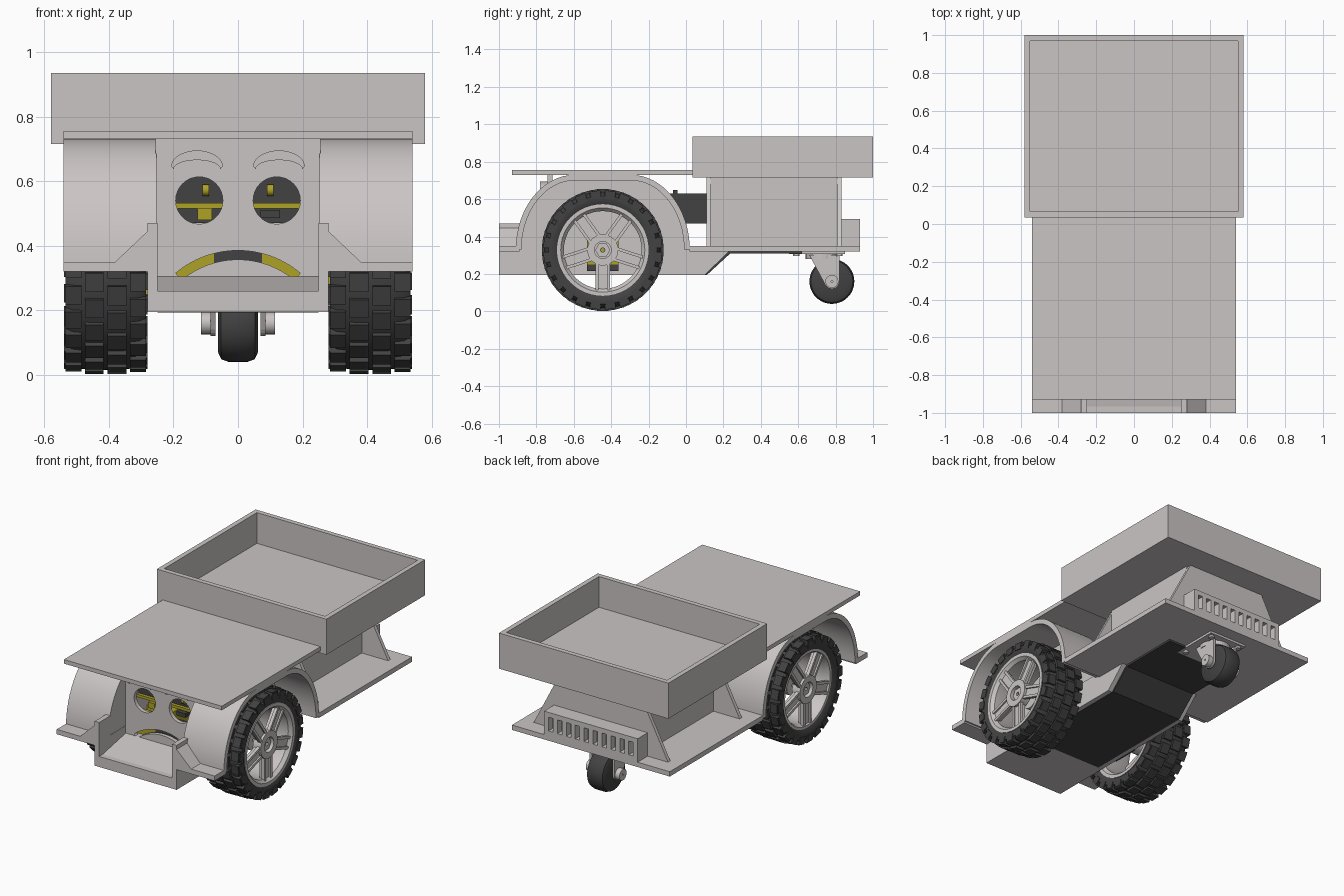
import bpy, bmesh
from math import sin, cos, pi, radians
from mathutils import Matrix, Vector

if "Cube" in bpy.data.objects:
    bpy.data.objects.remove(bpy.data.objects["Cube"], do_unlink=True)


def material(name, rgb):
    m = bpy.data.materials.new(name)
    m.use_nodes = True
    m.diffuse_color = (*rgb, 1)
    m.node_tree.nodes["Principled BSDF"].inputs["Base Color"].default_value = (*rgb, 1)
    return m


GREY = material("light grey", (0.60, 0.56, 0.56))
DARK = material("dark rubber", (0.055, 0.055, 0.055))
YELLOW = material("motor yellow", (0.42, 0.36, 0.02))


def finish(bm, name, mat, smooth=False):
    bmesh.ops.recalc_face_normals(bm, faces=bm.faces[:])
    me = bpy.data.meshes.new(name)
    bm.to_mesh(me)
    bm.free()
    me.materials.append(mat)
    ob = bpy.data.objects.new(name, me)
    bpy.context.collection.objects.link(ob)
    if smooth:
        bpy.ops.object.select_all(action='DESELECT')
        ob.select_set(True)
        bpy.context.view_layer.objects.active = ob
        bpy.ops.object.shade_smooth_by_angle(angle=radians(35))
    return ob


def add_box(bm, x, y, z, turn=Matrix()):
    size = (x[1] - x[0], y[1] - y[0], z[1] - z[0])
    mid = Vector((sum(x) / 2, sum(y) / 2, sum(z) / 2))
    bmesh.ops.create_cube(bm, size=1, matrix=turn @ Matrix.Translation(mid) @ Matrix.Diagonal((*size, 1)))


def box(name, x, y, z, mat=GREY):
    bm = bmesh.new()
    add_box(bm, x, y, z)
    return finish(bm, name, mat)


def prism(name, pts, axis, a, b, mat=GREY, smooth=False):
    # Extrude a (y, z) outline along x or an (x, z) outline along y
    bm = bmesh.new()
    put = (lambda t, p: (t, p[0], p[1])) if axis == 'x' else (lambda t, p: (p[0], t, p[1]))
    lo, hi = [[bm.verts.new(put(t, p)) for p in pts] for t in (a, b)]
    bm.faces.new(lo)
    bm.faces.new(hi[::-1])
    for i in range(len(pts)):
        j = (i + 1) % len(pts)
        bm.faces.new((lo[i], lo[j], hi[j], hi[i]))
    return finish(bm, name, mat, smooth)


def lathe(name, profile, centre, mat=GREY, n=48):
    # Spin a closed (x, radius) ring around the x axis
    bm = bmesh.new()
    cx, cy, cz = centre
    rings = [[bm.verts.new((cx + x, cy + r * cos(2 * pi * k / n), cz + r * sin(2 * pi * k / n)))
              for x, r in profile] for k in range(n)]
    for k in range(n):
        p, q = rings[k], rings[(k + 1) % n]
        for i in range(len(profile)):
            j = (i + 1) % len(profile)
            bm.faces.new((p[i], p[j], q[j], q[i]))
    return finish(bm, name, mat, True)


def ring(x0, x1, r0, r1):
    return [(x0, r0), (x0, r1), (x1, r1), (x1, r0)]


def arc(cx, cz, rx, rz, a0, a1, n=16):
    return [(cx + rx * cos(radians(a0 + (a1 - a0) * k / n)), cz + rz * sin(radians(a0 + (a1 - a0) * k / n)))
            for k in range(n + 1)]


def cut(ob, cutter):
    mod = ob.modifiers.new("cut", 'BOOLEAN')
    mod.operation, mod.solver, mod.object = 'DIFFERENCE', 'EXACT', cutter
    bpy.context.view_layer.objects.active = ob
    bpy.ops.object.modifier_apply(modifier=mod.name)
    bpy.data.objects.remove(cutter, do_unlink=True)


# Load tray
box("tray_floor", (-.58, .58), (.035, 1), (.715, .745))
for s in (-1, 1):
    box("tray_side", sorted((s * .58, s * .55)), (.035, 1), (.715, .935))
for y in (.035, .97):
    box("tray_end", (-.55, .55), (y, y + .03), (.715, .935))

# Decks
box("top_deck", (-.54, .54), (-.93, .035), (.73, .755))
box("rear_deck", (-.54, .54), (.02, .93), (.32, .35))

# Face panel with cut eyes and frowning mouth
FACE = -.74
face = box("face_panel", (-.255, .255), (FACE, FACE + .025), (.21, .73))
for s in (-1, 1):
    cut(face, prism("eye_cutter", arc(s * .12, .54, .073, .073, 0, 348.75, 31), 'y', FACE - .1, FACE + .1))
    brow = arc(s * .127, .645, .08, .05, 0, 180) + arc(s * .127, .638, .072, .027, 180, 0)
    prism("eyebrow", brow, 'y', FACE - .04, FACE, GREY, True)
mouth = arc(0, .085, .3, .3, 50, 130) + arc(0, .085, .272, .272, 130, 50)
cut(face, prism("mouth_cutter", mouth, 'y', FACE - .1, FACE + .1))

# Front bucket: lip, sloping floor and underside
box("front_lip", (-.25, .25), (-1, -.965), (.195, .26))
prism("bucket_floor", [(-.965, .195), (-.965, .26), (FACE, .305), (-.62, .305), (-.62, .195)],
      'x', -.25, .25)

# Dark belly panel stepping up under the rear deck
prism("belly_panel", [(-.62, .2), (.1, .2), (.23, .32), (.62, .32), (.62, .308), (.235, .308), (.11, .205 - .012),
                      (-.62, .193)][::-1], 'x', -.25, .25, DARK)

for s in (-1, 1):
    # Hull sides and front wings
    hull = [(-1, .195), (.1, .195), (.23, .32), (.23, .35), (-.89, .35), (-.89, .47), (-1, .47)]
    prism("hull_side", hull, 'x', s * .25, s * .28)
    box("front_wing", sorted((s * .28, s * .54)), (-1, -.89), (.32, .35))
    prism("wing_gusset", [(s * .28, .35), (s * .38, .35), (s * .28, .445)], 'y', -1, -.89)

    # Wheel arches with inner wall
    outer = arc(-.595, .33, .315, .4, 180, 90) + arc(-.295, .33, .315, .4, 90, 0)
    inner = arc(-.295, .33, .285, .37, 0, 90) + arc(-.595, .33, .285, .37, 90, 180)
    prism("wheel_arch", outer + inner, 'x', s * .255, s * .54, GREY, True)
    prism("arch_inner_wall", outer, 'x', s * .252, s * .275, GREY, True)

    # Drive wheel: tyre with staggered tread, rim, hub and five spokes
    C = Vector((s * .41, -.445, .328))
    half = [(.11, .235), (.125, .26), (.125, .29), (.105, .305), (.05, .313)]
    tyre = half + [(-x, r) for x, r in half[::-1]]
    lathe("tyre", tyre, C, DARK, 64)
    bm = bmesh.new()
    for k in range(24):
        for x, w, off, r, length in ((-.1, .05, 0, .318, .058), (-.035, .058, .5, .325, .06),
                                     (.035, .058, 0, .325, .06), (.1, .05, .5, .318, .058)):
            turn = Matrix.Translation(C) @ Matrix.Rotation(2 * pi * (k + off) / 24, 4, 'X')
            add_box(bm, (x - w / 2, x + w / 2), (-length / 2, length / 2), (r - .025, r), turn)
        for x in (-.122, .122):
            turn = Matrix.Translation(C) @ Matrix.Rotation(2 * pi * (k + .5 * (x > 0)) / 24, 4, 'X')
            add_box(bm, (x - .007, x + .007), (-.025, .025), (.272, .31), turn)
    finish(bm, "tyre_tread", DARK)
    lathe("rim", [(-.11, .22), (-.11, .245), (.12, .245), (.12, .225), (.1, .208), (-.08, .208)], C)
    lathe("hub", ring(-.05 * s - .06, -.05 * s + .06, .01, .06), C, GREY, 32)
    lathe("hub_cap", ring(s * .06, s * .115, .045, .083), C, GREY, 32)
    lathe("hub_nut", ring(s * .05, s * .1, .012, .04), C, GREY, 6)
    bm = bmesh.new()
    for k in range(5):
        turn = Matrix.Translation(C) @ Matrix.Rotation(pi + 2 * pi * k / 5, 4, 'X')
        xs = sorted((s * .07, s * .1))
        add_box(bm, xs, (-.03, .03), (.05, .215), turn)
        for t in (-1, 1):
            add_box(bm, sorted((s * .09, s * .11)), (-.008, .008), (.06, .215),
                    turn @ Matrix.Translation((0, t * .03, 0)))
    finish(bm, "spokes", GREY)

    # Gear motors inside the body
    box("gear_motor", sorted((s * .075, s * .31)), (-.53, -.36), (.25, .40), YELLOW)
    box("motor_foot", sorted((s * .2, s * .31)), (-.53, -.36), (.215, .25), DARK)
    box("mouth_gear", sorted((s * .075, s * .24)), (-.70, -.6), (.27, .41), YELLOW)

    # Pedestal side wall under the tray
    box("pedestal_side", sorted((s * .25, s * .28)), (.13, .81), (.35, .715))

# Electronics behind the eyes and mouth
box("mouth_shadow_block", (-.075, .075), (-.70, -.6), (.27, .41), DARK)
box("circuit_board", (-.22, .22), (-.68, -.4), (.515, .532), YELLOW)
box("driver_block", (-.22, .22), (-.66, -.4), (.532, .64), DARK)
box("battery_pack", (-.2, .2), (-.35, .11), (.47, .63), DARK)
box("battery_clip", (-.2, .2), (-.07, -.045), (.63, .65), DARK)
box("board_connector", (-.125, -.08), (-.7, -.65), (.48, .515), YELLOW)
box("board_plug", (.07, .13), (-.7, -.65), (.485, .51), DARK)
for x in (-.1, .1):
    lathe("sensor_ring", ring(-.01, .01, .006, .018), (x, -.67, .572), YELLOW, 16)

# Pedestal end panels with flared feet
for y in (.11, .81):
    prism("pedestal_end", [(-.46, .35), (.46, .35), (.27, .715), (-.27, .715)], 'y', y, y + .022)

# Rear grille with ten slots
box("grille_back", (-.32, .32), (.83, .89), (.35, .495))
for z in (.35, .465):
    box("grille_rail", (-.32, .32), (.89, .93), (z, z + .03))
bm = bmesh.new()
for k in range(11):
    x = -.305 + .061 * k
    add_box(bm, (x - .015, x + .015), (.89, .93), (.38, .465))
finish(bm, "grille_bars", GREY)

# Rear caster
box("caster_plate", (-.13, .13), (.55, .85), (.306, .32))
for x in (-.1, .1):
    for y in (.59, .82):
        bpy.ops.mesh.primitive_cylinder_add(vertices=12, radius=.017, depth=.014, location=(x, y, .302))
        bpy.context.object.name = "caster_bolt"
        bpy.context.object.data.materials.append(GREY)
bpy.ops.mesh.primitive_cylinder_add(vertices=32, radius=.09, depth=.03, location=(0, .73, .295))
bpy.context.object.name = "caster_swivel"
bpy.context.object.data.materials.append(GREY)
fork = [(.66, .3), (.82, .3), (.82, .17)] + arc(.78, .16, .04, .04, 0, -150, 8)
for s in (-1, 1):
    prism("caster_fork", fork, 'x', s * .07, s * .085)
    lathe("caster_axle_cap", ring(s * .085, s * .115, .005, .035), (0, .78, .16), GREY, 20)
tread = [(.062, .01), (.062, .09), (.052, .112), (.03, .12)]
lathe("caster_wheel", tread + [(-x, r) for x, r in tread[::-1]], (0, .78, .16), DARK)
